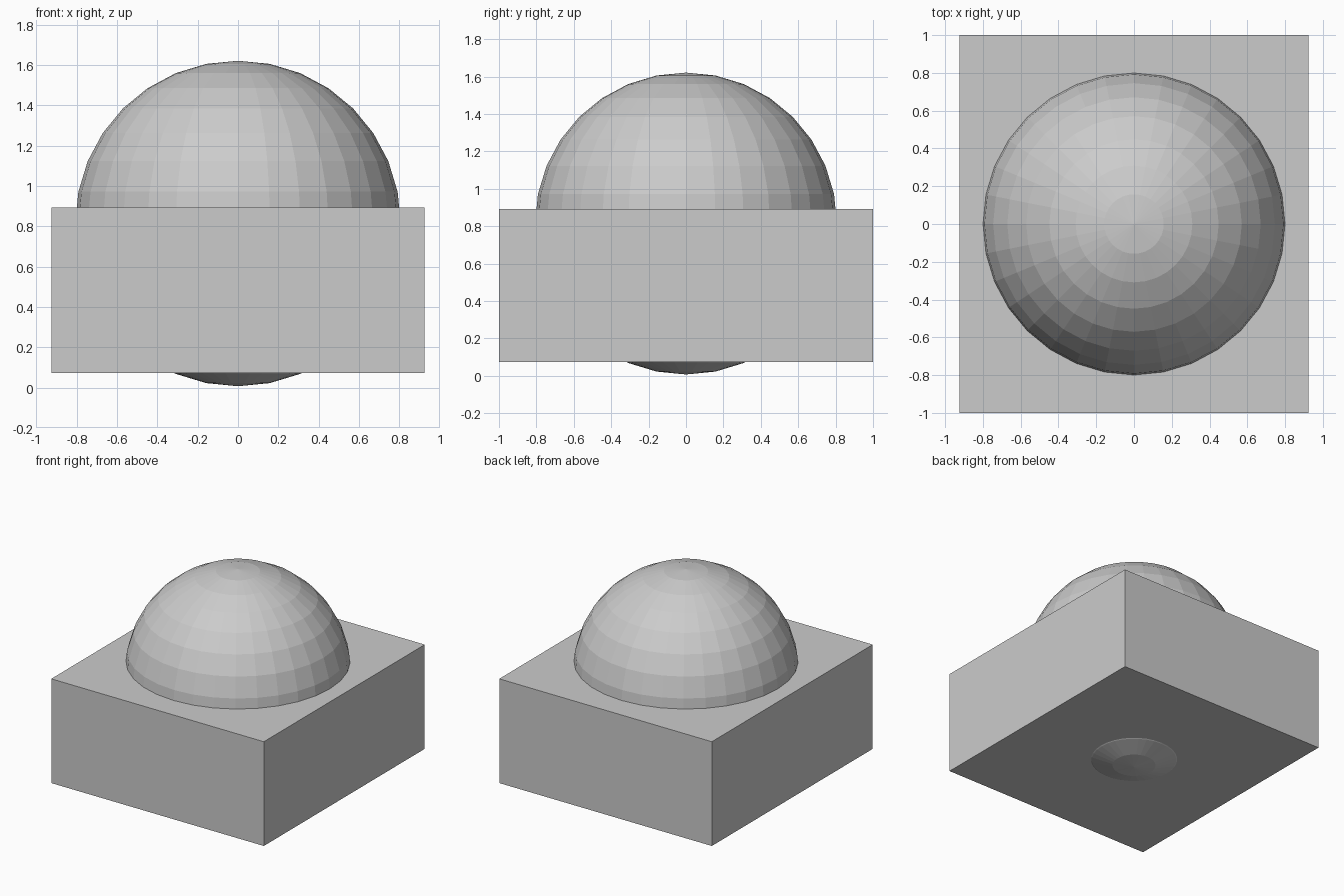
import bpy

if "Cube" in bpy.data.objects:
    bpy.data.objects.remove(bpy.data.objects["Cube"])

# rectangular base block
bpy.ops.mesh.primitive_cube_add(size=1, location=(0, 0, 0.4825))
base = bpy.context.object
base.name = "base_block"
base.dimensions = (1.85, 2.0, 0.82)
bpy.ops.object.transform_apply(location=False, rotation=False, scale=True)

# low-poly ball sunk through the block, poking out of the underside
R = 0.807
bpy.ops.mesh.primitive_uv_sphere_add(segments=32, ring_count=16, radius=R,
                                     location=(0, 0, 0.814))
ball = bpy.context.object
ball.name = "ball"
bpy.ops.object.shade_flat()
